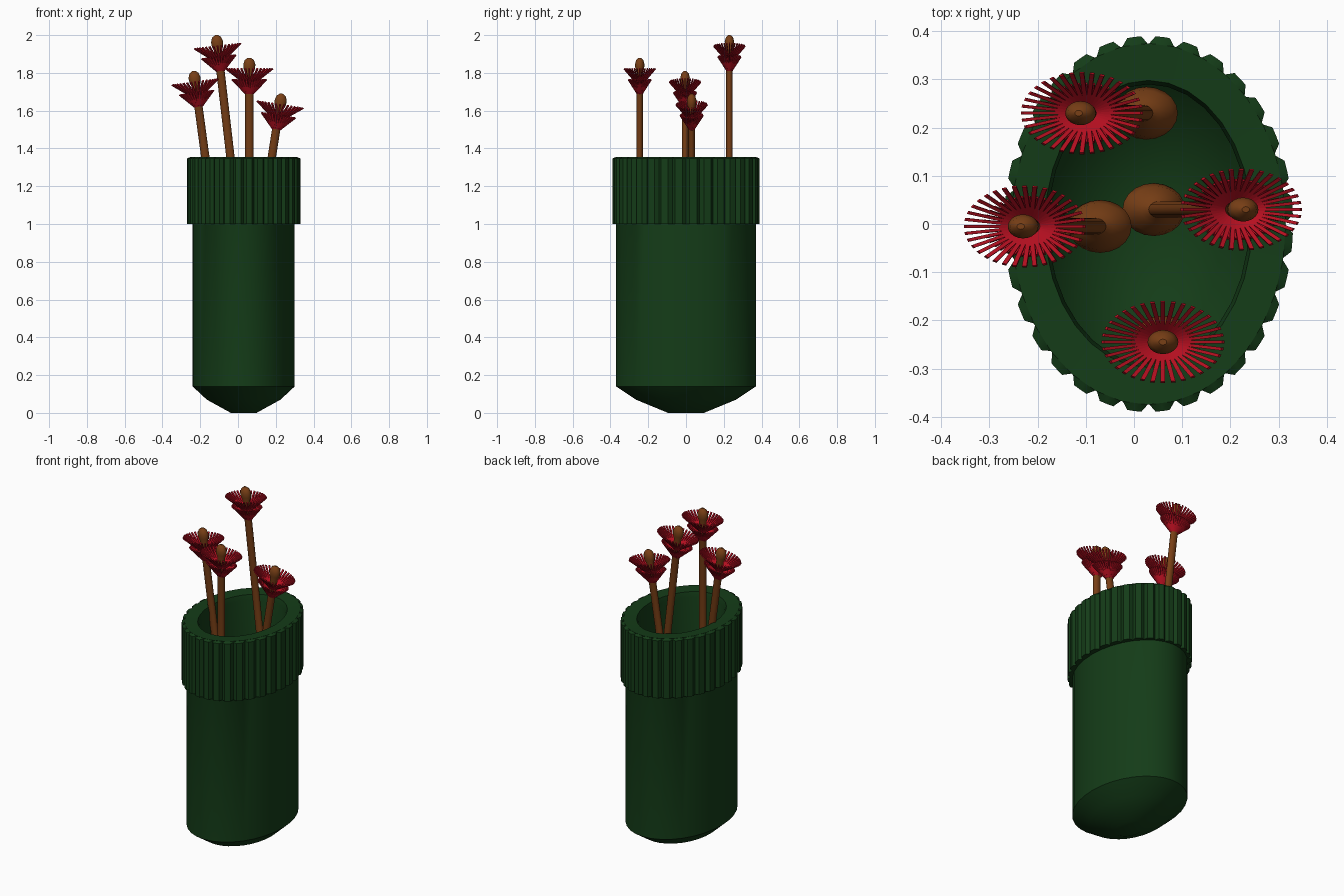
import bpy, bmesh
from math import sin, cos, pi, atan2
from mathutils import Matrix, Vector

if "Cube" in bpy.data.objects:
    bpy.data.objects.remove(bpy.data.objects["Cube"])


def material(name, rgb):
    m = bpy.data.materials.new(name)
    m.diffuse_color = (*rgb, 1)
    m.use_nodes = True
    m.node_tree.nodes["Principled BSDF"].inputs["Base Color"].default_value = m.diffuse_color
    return m


GREEN = material("dark_green", (0.007, 0.045, 0.009))
RED = material("red", (0.48, 0.005, 0.015))
BROWN = material("brown", (0.19, 0.05, 0.008))


def finish(name, bm, mat, matrix, smooth=True):
    bmesh.ops.recalc_face_normals(bm, faces=bm.faces)
    me = bpy.data.meshes.new(name)
    bm.to_mesh(me)
    bm.free()
    ob = bpy.data.objects.new(name, me)
    bpy.context.collection.objects.link(ob)
    me.materials.append(mat)
    ob.matrix_world = matrix
    if smooth:
        bpy.ops.object.select_all(action='DESELECT')
        ob.select_set(True)
        bpy.context.view_layer.objects.active = ob
        bpy.ops.object.shade_smooth_by_angle(angle=0.6)
    return ob


def oval_lathe(name, profile, n, mat, matrix, ribbed=(), caps=True):
    """Stack oval rings (rx, ry, z); rings listed in ribbed get notches."""
    bm = bmesh.new()
    rings = []
    for k, (rx, ry, z) in enumerate(profile):
        ring = []
        for i in range(n):
            a = 2 * pi * i / n + pi / 2
            d = 0.018 if k in ribbed and i % 4 == 0 else 0
            ring.append(bm.verts.new(((rx - d) * cos(a), (ry - d) * sin(a), z)))
        rings.append(ring)
    for r0, r1 in zip(rings, rings[1:]):
        for i in range(n):
            j = (i + 1) % n
            bm.faces.new((r0[i], r0[j], r1[j], r1[i]))
    if caps:
        bm.faces.new(rings[0])
        bm.faces.new(rings[-1])
    return finish(name, bm, mat, matrix)


# Vase: outer wall, rim and hollow inside
centre = Matrix.Translation((0.03, 0, 0))
oval_lathe("vase_body", [
    (0.068, 0.095, 0), (0.195, 0.265, 0.07), (0.27, 0.37, 0.14),
    (0.27, 0.37, 1.34), (0.285, 0.375, 1.355), (0.215, 0.298, 1.35),
    (0.208, 0.29, 1.32), (0.208, 0.29, 0.22), (0.15, 0.21, 0.14),
    (0.05, 0.07, 0.10)], 32, GREEN, centre)

# Ribbed collar
oval_lathe("vase_collar", [
    (0.268, 0.368, 1.0), (0.30, 0.39, 1.0), (0.30, 0.39, 1.347),
    (0.283, 0.373, 1.354)], 128, GREEN, centre, ribbed=(1, 2), caps=False)


def petals(name, length, tiers, matrix, count=36, squash=0.67):
    """Rings of thin blades; each tier is (inner r, inner drop, outer r, outer drop)."""
    bm = bmesh.new()
    for r0, d0, r1, d1 in tiers:
        a, b = Vector((r0, 0, length - d0)), Vector((r1, 0, length - d1))
        run = b - a
        for i in range(count):
            rot = (Matrix.Diagonal((1, squash, 1, 1))
                   @ Matrix.Rotation(2 * pi * i / count, 4, 'Z')
                   @ Matrix.Translation((a + b) / 2)
                   @ Matrix.Rotation(-atan2(run.z, run.x), 4, 'Y')
                   @ Matrix.Diagonal((run.length, 0.0095, 0.008, 1)))
            bmesh.ops.create_cube(bm, size=1, matrix=rot)
    finish(name, bm, RED, matrix, smooth=False)


# Flowers: (name, base x, base z, tip x, tip z, y)
flowers = [
    ("back", 0.03, 0.75, -0.115, 2.0, 0.23),
    ("left", -0.065, 0.56, -0.235, 1.81, -0.005),
    ("right", 0.035, 0.44, 0.232, 1.69, 0.03),
    ("front", 0.06, 0.63, 0.06, 1.88, -0.245)]

for name, bx, bz, tx, tz, y in flowers:
    axis = Vector((tx - bx, 0, tz - bz))
    L = axis.length
    M = Matrix.Translation((bx, y, bz)) @ Matrix.Rotation(atan2(axis.x, axis.z), 4, 'Y')
    # Stem with swollen foot and rounded tip
    profile = [(0.03, 0.025, 0), (0.055, 0.046, 0.015), (0.066, 0.055, 0.04),
               (0.058, 0.048, 0.07), (0.035, 0.028, 0.095), (0.022, 0.017, 0.11),
               (0.022, 0.017, L - 0.08), (0.03, 0.023, L - 0.06),
               (0.032, 0.025, L - 0.035), (0.024, 0.019, L - 0.012), (0.008, 0.006, L)]
    oval_lathe(name + "_stem", profile, 20, BROWN, M)
    # Two tiers of petals
    petals(name + "_petals", L,
           [(0.02, 0.14, 0.125, 0.058), (0.02, 0.19, 0.092, 0.115)], M)
